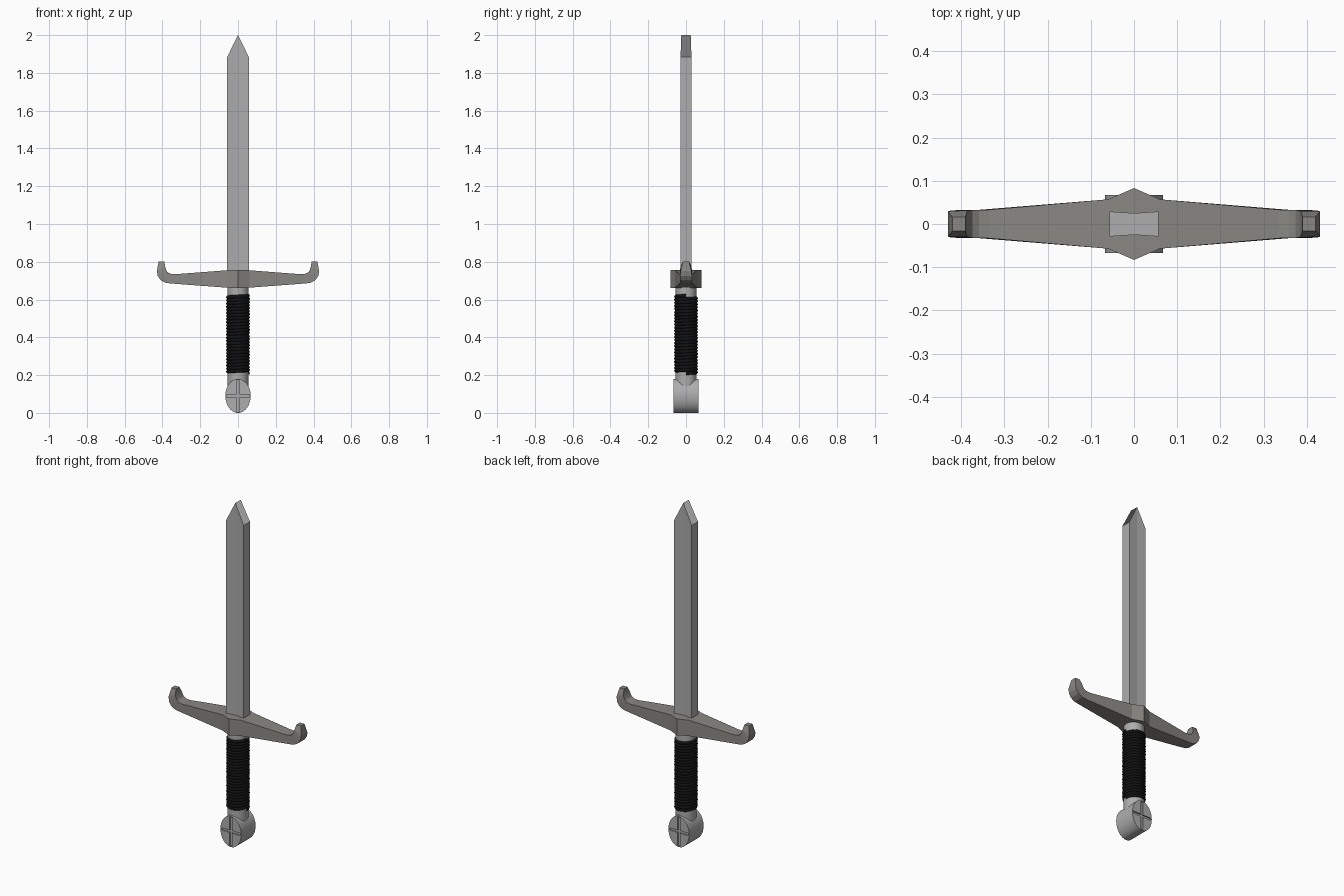
import bpy, bmesh
from math import sin, cos, pi

if "Cube" in bpy.data.objects:
    bpy.data.objects.remove(bpy.data.objects["Cube"])


def material(name, rgb):
    m = bpy.data.materials.new(name)
    m.diffuse_color = (*rgb, 1)
    m.use_nodes = True
    m.node_tree.nodes["Principled BSDF"].inputs["Base Color"].default_value = m.diffuse_color
    return m


STEEL = material("steel", (0.42, 0.42, 0.42))
DARK_STEEL = material("dark_steel", (0.25, 0.245, 0.225))
LEATHER = material("leather", (0.006, 0.006, 0.006))


def loft(name, rings, mat):
    """Skin a row of equal-length vertex rings and cap both ends."""
    bm = bmesh.new()
    rows = [[bm.verts.new(p) for p in ring] for ring in rings]
    n = len(rows[0])
    for a, b in zip(rows, rows[1:]):
        for i in range(n):
            j = (i + 1) % n
            bm.faces.new((a[i], a[j], b[j], b[i]))
    bm.faces.new(rows[0])
    bm.faces.new(rows[-1])
    bmesh.ops.recalc_face_normals(bm, faces=bm.faces)
    me = bpy.data.meshes.new(name)
    bm.to_mesh(me)
    bm.free()
    ob = bpy.data.objects.new(name, me)
    bpy.context.collection.objects.link(ob)
    me.materials.append(mat)
    return ob


def smooth(ob):
    bpy.ops.object.select_all(action='DESELECT')
    ob.select_set(True)
    bpy.context.view_layer.objects.active = ob
    bpy.ops.object.shade_smooth_by_angle()


# Blade: shallow hollow down the middle, pointed top
def blade_ring(z_edge, z_mid):
    half = [(-0.057, -0.029, z_edge), (0, -0.025, z_mid), (0.057, -0.029, z_edge)]
    return half + [(x, -y, z) for x, y, z in reversed(half)]


loft("blade", [blade_ring(0.72, 0.72), blade_ring(1.885, 2.0)], STEEL)

# Crossguard: (outer x, outer z, inner x, inner z, half depth) sections, centre to hook tip
half = [(0, 0.66, 0, 0.757, 0.083), (0.06, 0.663, 0.06, 0.755, 0.057),
        (0.355, 0.685, 0.335, 0.734, 0.033), (0.385, 0.689, 0.358, 0.737, 0.032),
        (0.41, 0.703, 0.374, 0.746, 0.032), (0.425, 0.725, 0.381, 0.76, 0.031),
        (0.430, 0.75, 0.386, 0.775, 0.029), (0.420, 0.802, 0.390, 0.802, 0.016)]
sections = [(-a, b, -c, d, e) for a, b, c, d, e in reversed(half[1:])] + half
loft("crossguard", [[(ox, -d, oz), (ox, d, oz), (ix, d, iz), (ix, -d, iz)]
                    for ox, oz, ix, iz, d in sections], DARK_STEEL)

# Grip core
smooth(loft("grip_core", [[(0.055 * cos(2 * pi * i / 32), 0.055 * sin(2 * pi * i / 32), z)
                           for i in range(32)] for z in (0.13, 0.68)], STEEL))

# Leather cord wound round the grip
TURNS, STEPS = 25, 28
cord = bpy.data.curves.new("grip_wrap", 'CURVE')
cord.dimensions = '3D'
cord.bevel_depth = 0.0095
cord.bevel_resolution = 2
cord.use_fill_caps = True
spline = cord.splines.new('POLY')
spline.points.add(TURNS * STEPS)
for i, p in enumerate(spline.points):
    a = 2 * pi * i / STEPS
    p.co = (0.0535 * cos(a), 0.0535 * sin(a), 0.21 + 0.41 * i / (TURNS * STEPS), 1)
cord.materials.append(LEATHER)
bpy.context.collection.objects.link(bpy.data.objects.new("grip_wrap", cord))

# Pommel: oval drum lying front to back
pommel = loft("pommel", [[(0.067 * cos(2 * pi * i / 48), y, 0.09 + 0.09 * sin(2 * pi * i / 48))
                          for i in range(48)] for y in (-0.067, 0.067)], STEEL)

# Cross-shaped grooves cut into both pommel faces
for side in (-1, 1):
    for size in ((0.123, 0.016, 0.014), (0.014, 0.016, 0.169)):
        bpy.ops.mesh.primitive_cube_add(size=1, location=(0, side * 0.067, 0.09))
        cutter = bpy.context.object
        cutter.scale = size
        cutter.hide_render = True
        mod = pommel.modifiers.new("groove", 'BOOLEAN')
        mod.operation = 'DIFFERENCE'
        mod.solver = 'EXACT'
        mod.object = cutter
        bpy.context.view_layer.objects.active = pommel
        bpy.ops.object.modifier_apply(modifier=mod.name)
        bpy.data.objects.remove(cutter)
smooth(pommel)
